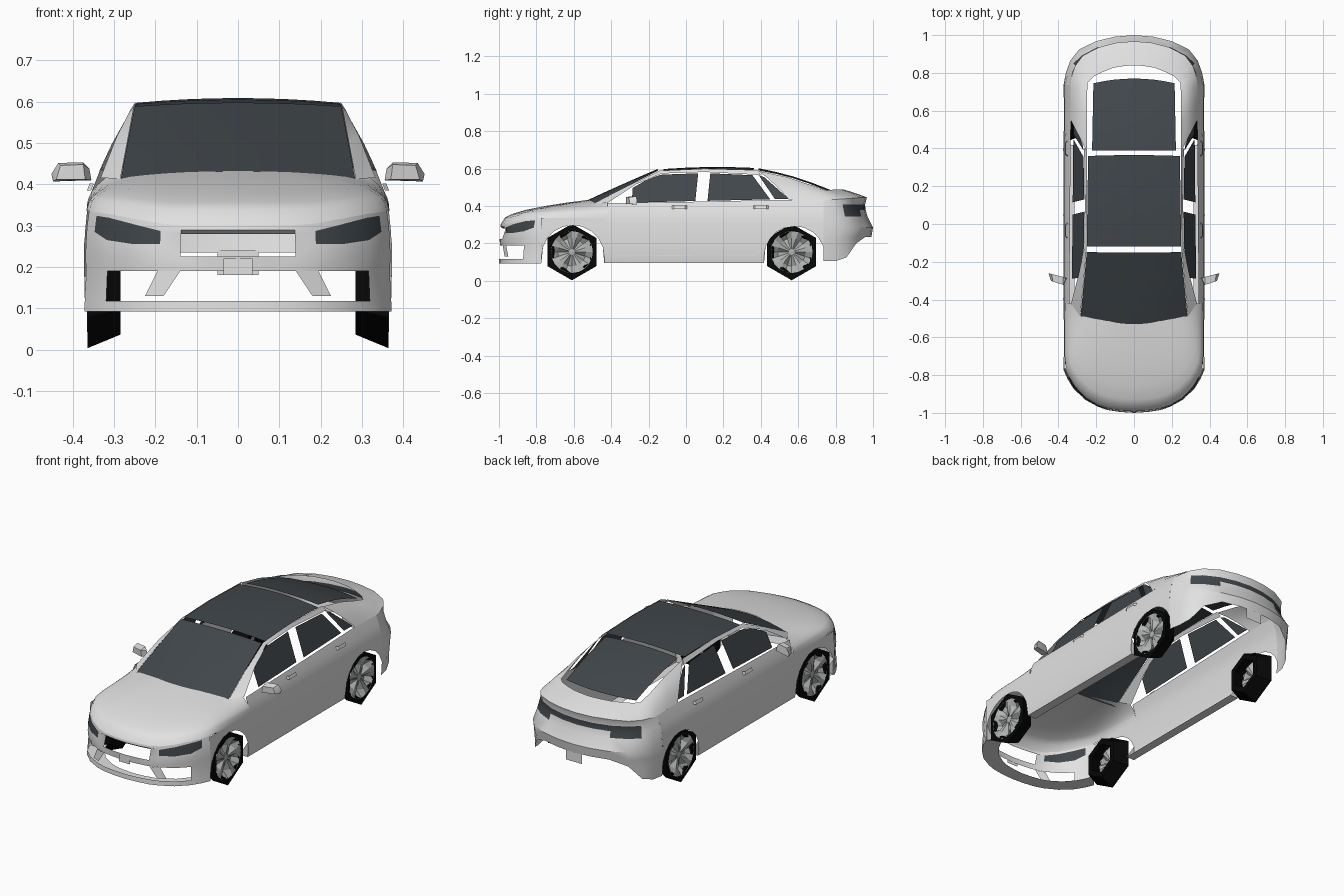
import bpy, bmesh, math
from mathutils import Vector

if "Cube" in bpy.data.objects:
    bpy.data.objects.remove(bpy.data.objects["Cube"])


def material(name, rgb):
    m = bpy.data.materials.new(name)
    m.diffuse_color = (*rgb, 1)
    m.use_nodes = True
    m.node_tree.nodes["Principled BSDF"].inputs["Base Color"].default_value = m.diffuse_color
    return m


BODY = material("silver paint", (.76, .76, .76))
GLASS = material("dark glass", (.052, .062, .07))
TYRE = material("black rubber", (.002, .002, .002))
RIM = material("rim grey", (.44, .46, .45))


def interp(x, table):
    if x <= table[0][0]:
        return table[0][1]
    for (a, u), (b, v) in zip(table, table[1:]):
        if x <= b:
            return u + (v - u) * (x - a) / (b - a)
    return table[-1][1]


def finish(name, bm, mats, mirror=True, angle=35):
    bmesh.ops.remove_doubles(bm, verts=bm.verts, dist=1e-4)
    bmesh.ops.recalc_face_normals(bm, faces=bm.faces)
    bm.normal_update()
    mid = Vector((0, 0, .3))
    if name not in ("tyre", "rim", "mirror") and sum(
            f.normal.dot(f.calc_center_median() - mid) * f.calc_area() for f in bm.faces) < 0:
        bmesh.ops.reverse_faces(bm, faces=bm.faces)
    me = bpy.data.meshes.new(name)
    bm.to_mesh(me)
    bm.free()
    for m in mats:
        me.materials.append(m)
    ob = bpy.data.objects.new(name, me)
    bpy.context.collection.objects.link(ob)
    if mirror:
        ob.modifiers.new("mirror", "MIRROR").use_clip = True
    bpy.ops.object.select_all(action='DESELECT')
    ob.select_set(True)
    bpy.context.view_layer.objects.active = ob
    bpy.ops.object.shade_smooth_by_angle(angle=math.radians(angle))
    return ob


def grid(name, rows, mats, skip=None, paint=None, mirror=True, angle=35):
    """Skin a list of point rows; skip(i, j) opens cells, paint(i, j) picks a colour."""
    bm = bmesh.new()
    vs = [[bm.verts.new(p) for p in r] for r in rows]
    for i in range(len(rows) - 1):
        for j in range(len(rows[0]) - 1):
            if skip and skip(i, j):
                continue
            quad = [vs[i][j], vs[i][j + 1], vs[i + 1][j + 1], vs[i + 1][j]]
            pts = []
            for v in quad:
                if all((v.co - p.co).length > 1e-4 for p in pts):
                    pts.append(v)
            if len(pts) > 2:
                bm.faces.new(pts).material_index = paint(i, j) if paint else 0
    loose = [v for v in bm.verts if not v.link_faces]
    bmesh.ops.delete(bm, geom=loose, context='VERTS')
    return finish(name, bm, mats, mirror, angle)


def plate(name, pts, mat, mirror=True):
    bm = bmesh.new()
    bm.faces.new([bm.verts.new(p) for p in pts])
    return finish(name, bm, [mat], mirror)


def lerp(a, b, t):
    return tuple(u + (v - u) * t for u, v in zip(a, b))


def side_x(z):
    return interp(z, [(.095, .366), (.13, .372), (.25, .373), (.335, .367), (.38, .356), (.435, .334)])


# front bumper with lamps, grille opening and lower intakes
FRONT = [(0, -1), (.075, -.995), (.14, -.985), (.19, -.968), (.26, -.93), (.32, -.872), (.352, -.82), (.372, -.775)]
LAMP_LO = [.28, .28, .28, .255, .256, .265, .285, .295]
LAMP_HI = [.29, .29, .29, .287, .304, .319, .324, .325]
HOOD_Z = [.302, .302, .302, .305, .317, .328, .332, .335]


def front_point(i, z, extra=0):
    k = interp(z, [(.1, 0), (.19, .012), (.225, .006), (.27, .008), (.335, .03)]) + extra
    x, y = FRONT[i]
    return (x * (1 - k), y + .5 * k, z)


n = range(len(FRONT))
rows = [[front_point(i, .092, .16) for i in n]]
rows += [[front_point(i, z) for i in n] for z in (.092, .118, .19, .225)]
rows += [[front_point(i, t[i]) for i in n] for t in (LAMP_LO, LAMP_HI, HOOD_Z)]
for j in range(3):  # grille brow leans back under the hood edge
    x, y, z = rows[5][j]
    rows[5][j] = (x, y + .015, z)
grid("front_bumper", rows, [BODY, GLASS],
     skip=lambda i, j: (i == 2 and j < 5) or (i == 4 and j < 2),
     paint=lambda i, j: int(i == 5 and 3 <= j <= 5))
plate("intake_brace", [(.18, -.97, .13), (.225, -.95, .13), (.195, -.962, .19), (.14, -.98, .19)], BODY)
plate("front_plate", [(-.035, -1, .18), (.035, -1, .18), (.035, -1, .22), (-.035, -1, .22)], BODY, False)

# hood and front fenders
outer = [front_point(i, HOOD_Z[i]) for i in n]
outer += [(side_x(.335), y, .335) for y in (-.70, -.61, -.51, -.42)]
m = len(outer) - 1
inner = [(.32 * i / m, -.53 + .11 * (i / m) ** 2.2, .432 - .016 * (i / m) ** 2) for i in range(m + 1)]
rows = []
for t in (0, .05, .13, .28, .52, .78, 1):
    s = t ** .42
    rows.append([(a[0] + (b[0] - a[0]) * t, a[1] + (b[1] - a[1]) * t, a[2] + (b[2] - a[2]) * s)
                 for a, b in zip(outer, inner)])
grid("hood", rows, [BODY])

# body sides with wheel arches and rolled sill
ARCHES = [(-.605, .168), (.58, .163)]


def bottom(y):
    z = .095
    for c, r in ARCHES:
        if abs(y - c) < r:
            z = max(z, .13 + math.sqrt(r * r - (y - c) ** 2))
    return z


ys = [-.775, -.4201, -.42, -.3, -.1, .04, .2, .32, .735]
for c, r in ARCHES:
    ys += [c + r * math.cos(math.pi * k / 10) for k in range(11)]
ys = sorted(y for y in ys if -.776 < y < .736)


def belt(y):
    return .335 if y < -.4200001 else interp(y, [(-.42, .415), (.1, .424), (.55, .434), (.735, .43)])


rows = [[(.315 if bottom(y) < .096 else side_x(bottom(y)), y, bottom(y)) for y in ys]]
for z in (.095, .13, .19, .25, .30, .335, .38, .5):
    r = []
    for y in ys:
        h = min(max(z, bottom(y)), belt(y))
        r.append((side_x(h), y, h))
    rows.append(r)
grid("body_side", rows, [BODY])

# rear bumper and tail lamp strip
REAR = [(.372, .735), (.362, .80), (.338, .865), (.29, .925), (.2, .968), (.1, .992), (0, 1)]
REAR_LOW = [.105, .105, .125, .20, .235, .235, .235]


def rear_point(i, z):
    x, y = REAR[i]
    k_side = 1 - side_x(z) / .372
    k_back = interp(z, [(.2, .03), (.285, 0), (.345, .06), (.40, .09), (.445, .065)])
    k = k_side + (k_back - k_side) * min(1, i / 3)
    return (x * (1 - k), y - .5 * k * min(1, i / 3), z)


n = range(len(REAR))
rows = [[rear_point(i, max(z, REAR_LOW[i])) for i in n] for z in (.1, .18, .235, .285, .345, .378, .407)]
rows.append([rear_point(i, .43 + .016 * min(1, i / 4)) for i in n])
grid("rear_bumper", rows, [BODY, GLASS],
     paint=lambda i, j: int((i == 5 and j >= 2) or (i == 4 and j in (2, 3))))
plate("rear_plate", [(-.05, .985, .18), (.05, .985, .18), (.05, .985, .24), (-.05, .985, .24)], BODY, False)

# rear quarters and trunk lid
outer = [(.335, .55, .434), (.335, .64, .432)] + rows[-1]
inner = [(.25, .385, .588), (.25, .54, .555), (.25, .67, .512), (.245, .75, .487), (.215, .78, .487),
         (.165, .805, .488), (.11, .827, .489), (.05, .837, .489), (0, .84, .489)]
rows = []
for t in (0, .12, .35, .7, 1):
    rows.append([(p[0], p[1], p[2] + (.012 if j < 4 else .002) * math.sin(math.pi * t))
                 for j, p in enumerate(lerp(a, b, t) for a, b in zip(outer, inner))])
grid("rear_quarter_and_trunk", rows, [BODY])

# windshield pillar and roof rail
inner = [(.285, -.49, .413), (.268, -.32, .503), (.252, -.14, .589), (.248, .1, .6), (.248, .385, .592)]
outer = [(.333, -.42, .416), (.294, -.27, .515), (.264, -.13, .574), (.26, .1, .582), (.264, .40, .566)]
grid("roof_rail", [inner, outer], [BODY])


# windshield, roof glass and rear window as curved sheets
def sheet(name, a, b, bulge):
    """a, b: (half width, y centre, y edge, z centre, z edge) of the two ends."""
    rows = []
    for k in range(5):
        t = k / 4
        w, yc, ye, zc, ze = lerp(a, b, t)
        lift = bulge * math.sin(math.pi * t)
        rows.append([(w * u, yc + (ye - yc) * u * u, zc + (ze - zc) * u * u + lift)
                     for u in (0, .25, .5, .75, 1)])
    grid(name, rows, [GLASS])


sheet("windshield", (.284, -.534, -.492, .428, .412), (.25, -.152, -.148, .598, .589), .002)
sheet("roof_glass", (.25, -.12, -.12, .598, .588), (.243, .365, .36, .604, .591), .008)
sheet("rear_window", (.222, .388, .388, .602, .59), (.215, .77, .745, .487, .487), .012)

# side windows, with open gaps between them
WINDOWS = {
    "front_door_window": [(-.29, .418), (-.285, .497), (-.2, .546), (-.13, .568), (.065, .575), (.05, .427)],
    "rear_door_window": [(.115, .428), (.13, .575), (.355, .565), (.45, .436)],
    "quarter_window": [(.388, .566), (.42, .553), (.55, .438), (.475, .438)],
}
for name, pts in WINDOWS.items():
    plate(name, [(.328 - (z - .42) * .42, y, z) for y, z in pts], GLASS)

# door edge mouldings and handles
for name, path in {
    "front_door_edge": [(-.39, .41), (-.39, .30), (-.40, .14)],
    "middle_door_edge": [(.05, .42), (.045, .30), (.05, .14)],
    "rear_door_edge": [(.49, .43), (.47, .36), (.40, .27), (.385, .14)],
}.items():
    path = [lerp(a, b, k / 4) for a, b in zip(path, path[1:]) for k in range(5)]
    grid(name, [[(side_x(z) + .002, y + d, z) for y, z in path] for d in (-.002, .002)], [BODY])
plate("sill_edge", [(.3735, -.39, .131), (.3735, .385, .137), (.3735, .385, .141), (.3735, -.39, .135)], BODY)
for y in (-.035, .40):
    grid("door_handle", [[(side_x(z) + o, y + d, z) for d, o in ((-.04, .002), (-.03, .012), (.03, .012), (.04, .002))]
                         for z in (.385, .393, .402)], [BODY])

# door mirrors
bm = bmesh.new()
for x, y, z in [(.355, -.285, .41), (.36, -.29, .438), (.375, -.28, .453), (.435, -.265, .452), (.452, -.262, .425),
                (.448, -.262, .407), (.375, -.322, .448), (.43, -.305, .446), (.44, -.30, .412), (.37, -.32, .412)]:
    bm.verts.new((x, y, z))
bmesh.ops.convex_hull(bm, input=bm.verts)
finish("mirror", bm, [BODY])


# wheels: six-sided tapered tyres with faceted rims
def ring(cy, x, r, count):
    return [(x, cy + r * math.sin(math.tau * k / count), .154 + r * math.cos(math.tau * k / count))
            for k in range(count + 1)]


for cy in (-.61, .565):
    prof = [(.345, .105), (.365, .115), (.365, .151), (.285, .118), (.285, .085), (.33, .09)]
    grid("tyre", [ring(cy, x, r, 6) for x, r in prof], [TYRE], angle=10)
    hub, edge = ring(cy, .352, .018, 20), ring(cy, .366, .112, 20)
    middle = [(p[0] + (.008 if k % 4 < 2 else -.022), p[1], p[2]) for k, p in enumerate(ring(cy, .356, .075, 20))]
    grid("rim", [[(.356, cy, .154)] * 21, hub, middle, edge], [RIM], angle=10)
